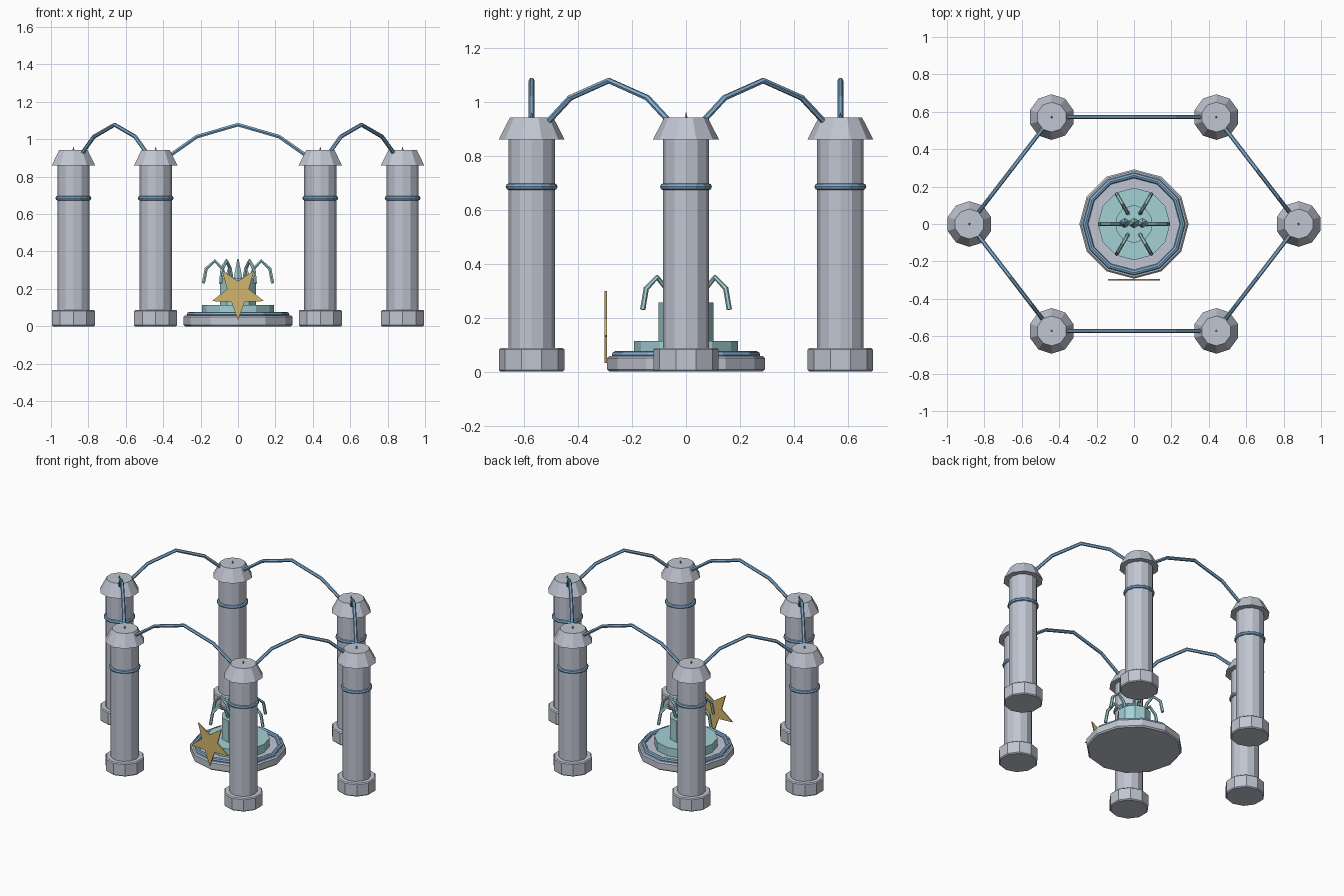
import bpy, bmesh, math
from mathutils import Vector

cube = bpy.data.objects.get("Cube")
if cube:
    bpy.data.objects.remove(cube, do_unlink=True)


def material(name, rgb):
    m = bpy.data.materials.new(name)
    m.use_nodes = True
    m.diffuse_color = (*rgb, 1)
    bsdf = next(n for n in m.node_tree.nodes if n.type == 'BSDF_PRINCIPLED')
    bsdf.inputs["Base Color"].default_value = (*rgb, 1)
    return m


STONE = material("pale stone", (0.53, 0.56, 0.64))
BLUE = material("sea blue", (0.22, 0.42, 0.64))
TEAL = material("pale teal", (0.37, 0.64, 0.67))
GOLD = material("gold", (0.64, 0.46, 0.15))


def finish(name, bm, mat):
    bmesh.ops.recalc_face_normals(bm, faces=bm.faces)
    mesh = bpy.data.meshes.new(name)
    bm.to_mesh(mesh)
    bm.free()
    mesh.materials.append(mat)
    ob = bpy.data.objects.new(name, mesh)
    bpy.context.collection.objects.link(ob)
    return ob


def drum(name, x, y, z0, z1, r0, r1, sides, mat, bevel=0):
    """Upright tapered prism with a corner on the y axis."""
    bm = bmesh.new()
    rings = []
    for z, r in ((z0, r0), (z1, r1)):
        angles = [math.tau * i / sides for i in range(sides)]
        rings.append([bm.verts.new((x + r * math.sin(a), y + r * math.cos(a), z)) for a in angles])
    for ring in rings:
        bm.faces.new(ring)
    for i in range(sides):
        j = (i + 1) % sides
        bm.faces.new((rings[0][i], rings[0][j], rings[1][j], rings[1][i]))
    ob = finish(name, bm, mat)
    if bevel:
        mod = ob.modifiers.new("Bevel", 'BEVEL')
        mod.width, mod.segments = bevel, 1
        mod.limit_method, mod.angle_limit = 'ANGLE', math.radians(50)
    return ob


def hoop(name, x, y, z, major, minor, sides):
    bpy.ops.mesh.primitive_torus_add(location=(x, y, z), major_radius=major, minor_radius=minor,
                                     major_segments=sides, minor_segments=8)
    ob = bpy.context.object
    ob.name = name
    ob.data.materials.append(BLUE)


def tube(name, points, radius, mat):
    cu = bpy.data.curves.new(name, 'CURVE')
    cu.dimensions = '3D'
    cu.bevel_depth, cu.bevel_resolution, cu.use_fill_caps = radius, 1, True
    sp = cu.splines.new('POLY')
    sp.points.add(len(points) - 1)
    for p, co in zip(sp.points, points):
        p.co = (*co, 1)
    sp.use_smooth = False
    cu.materials.append(mat)
    ob = bpy.data.objects.new(name, cu)
    bpy.context.collection.objects.link(ob)


# Six columns on an oval
feet = [Vector((0.88 * math.cos(k * math.pi / 3), 0.66 * math.sin(k * math.pi / 3), 0)) for k in range(6)]
for x, y, _ in feet:
    drum("column_base", x, y, 0, 0.088, 0.121, 0.121, 10, STONE, 0.006)
    drum("column_shaft", x, y, 0.08, 0.87, 0.086, 0.086, 12, STONE)
    drum("column_cap", x, y, 0.86, 0.942, 0.122, 0.08, 10, STONE)
    hoop("column_band", x, y, 0.685, 0.083, 0.013, 16)
    drum("cap_spike", x, y, 0.94, 0.96, 0.006, 0.001, 5, BLUE)

# Arched tubes joining neighbouring columns
for a, b in zip(feet, feet[1:] + feet[:1]):
    arch = [a.lerp(b, t / 4) + Vector((0, 0, 0.86 + 0.218 * math.sin(math.pi * t / 4))) for t in range(5)]
    tube("arch", arch, 0.011, BLUE)

# Fountain
drum("fountain_plinth", 0, 0, 0, 0.058, 0.292, 0.292, 12, STONE, 0.008)
hoop("plinth_ring", 0, 0, 0.062, 0.26, 0.015, 12)
drum("fountain_basin", 0, 0, 0.05, 0.113, 0.193, 0.193, 12, TEAL)
drum("fountain_pedestal", 0, 0, 0.1, 0.257, 0.102, 0.102, 10, TEAL)

# Water jets
jet = [(0.06, 0.24), (0.085, 0.31), (0.124, 0.35), (0.17, 0.308), (0.185, 0.23)]
for k in range(6):
    c, s = math.cos(k * math.pi / 3), math.sin(k * math.pi / 3)
    tube("water_jet", [(r * c, r * s, z) for r, z in jet], 0.01, TEAL)

# Pointed spouts in the middle
for x, top, mat in ((-0.05, 0.31, BLUE), (0.0, 0.36, TEAL), (0.045, 0.31, TEAL)):
    drum("spout", x, 0.005, 0.25, top, 0.028, 0.004, 6, mat)

# Star plaque with one point down
bm = bmesh.new()
outline = []
for i in range(10):
    a, r = -math.pi / 2 + i * math.pi / 5, (0.147, 0.061)[i % 2]
    outline.append(bm.verts.new((r * math.cos(a), -0.301, 0.18 + r * math.sin(a))))
face = bm.faces.new(outline)
out = bmesh.ops.extrude_face_region(bm, geom=[face])
moved = [g for g in out["geom"] if isinstance(g, bmesh.types.BMVert)]
bmesh.ops.translate(bm, vec=(0, 0.008, 0), verts=moved)
finish("star_plaque", bm, GOLD)
